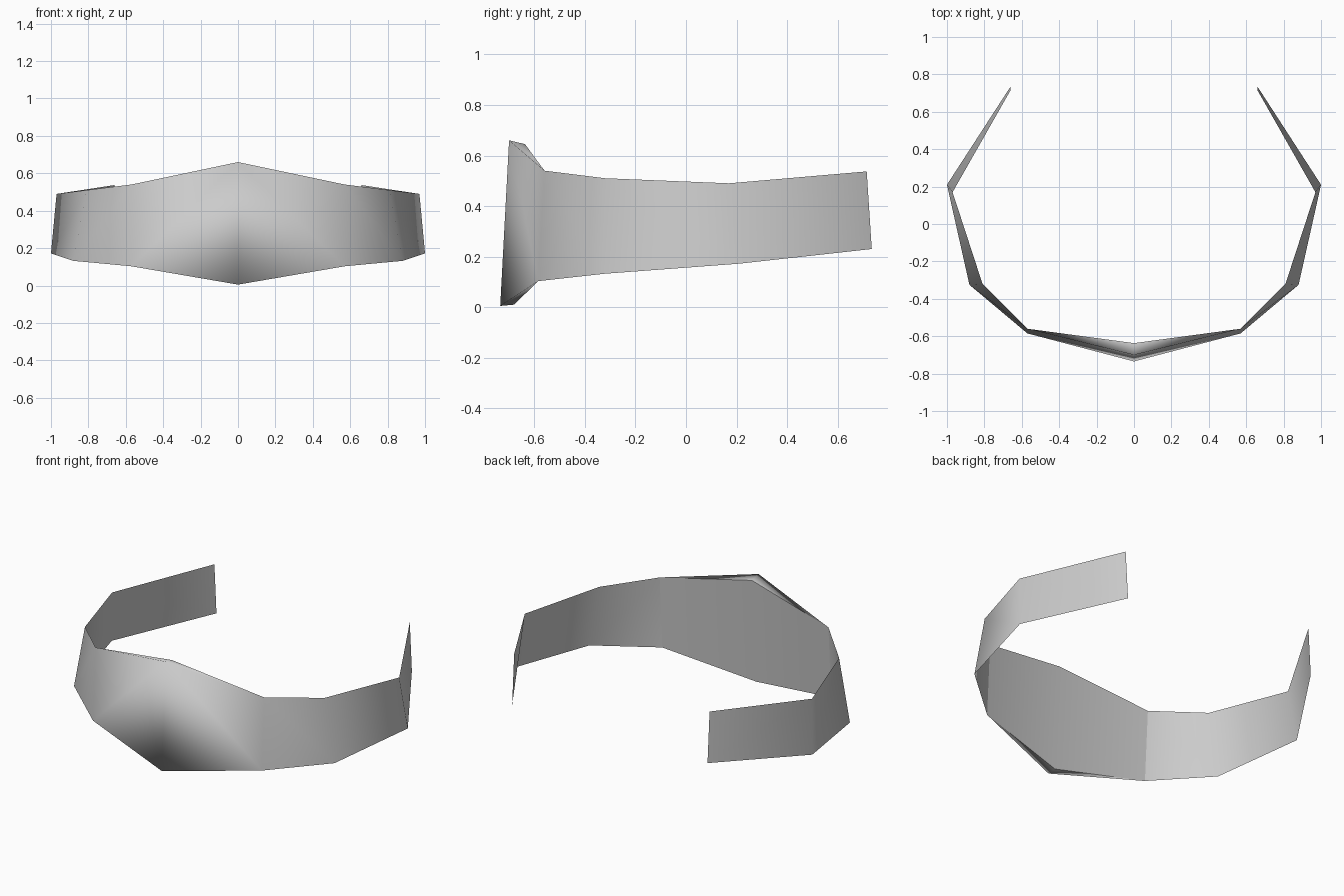
import bpy

cube = bpy.data.objects.get("Cube")
if cube:
    bpy.data.objects.remove(cube, do_unlink=True)

# Plain grey material
grey = bpy.data.materials.new("plain grey")
grey.use_nodes = True
colour = (0.6, 0.6, 0.6, 1)
grey.diffuse_color = colour
grey.node_tree.nodes["Principled BSDF"].inputs["Base Color"].default_value = colour

# Paired top and bottom points along the left half, from brow to rear tip
TOP = [(0, -0.70, 0.66), (0.57, -0.56, 0.54), (0.81, -0.32, 0.51),
       (0.97, 0.17, 0.49), (0.66, 0.715, 0.537)]
BOTTOM = [(0, -0.735, 0.005), (0.57, -0.585, 0.103), (0.88, -0.325, 0.132),
          (1.0, 0.21, 0.172), (0.66, 0.735, 0.23)]
INNER_TOP = (0, -0.637, 0.645)
INNER_BOTTOM = (0, -0.68, 0.01)


def mirrored_part(name, verts, faces):
    """Make a smooth half surface and mirror it across x = 0."""
    mesh = bpy.data.meshes.new(name)
    mesh.from_pydata(verts, [], faces)
    mesh.materials.append(grey)
    mesh.shade_smooth()
    obj = bpy.data.objects.new(name, mesh)
    bpy.context.collection.objects.link(obj)
    mirror = obj.modifiers.new("mirror", "MIRROR")
    mirror.use_clip = True
    return obj


# Outer band, with the thin top and bottom rims of the front plate
n = len(TOP)
strip = [(i, n + i, n + i + 1, i + 1) for i in range(n - 1)]
rims = [(0, 1, 2 * n), (n, 2 * n + 1, n + 1)]
mirrored_part("outer_band", TOP + BOTTOM + [INNER_TOP, INNER_BOTTOM], strip + rims)

# Inner lining behind the front plate
mirrored_part("front_lining", [INNER_TOP, TOP[1], BOTTOM[1], INNER_BOTTOM],
              [(0, 1, 2, 3)])
